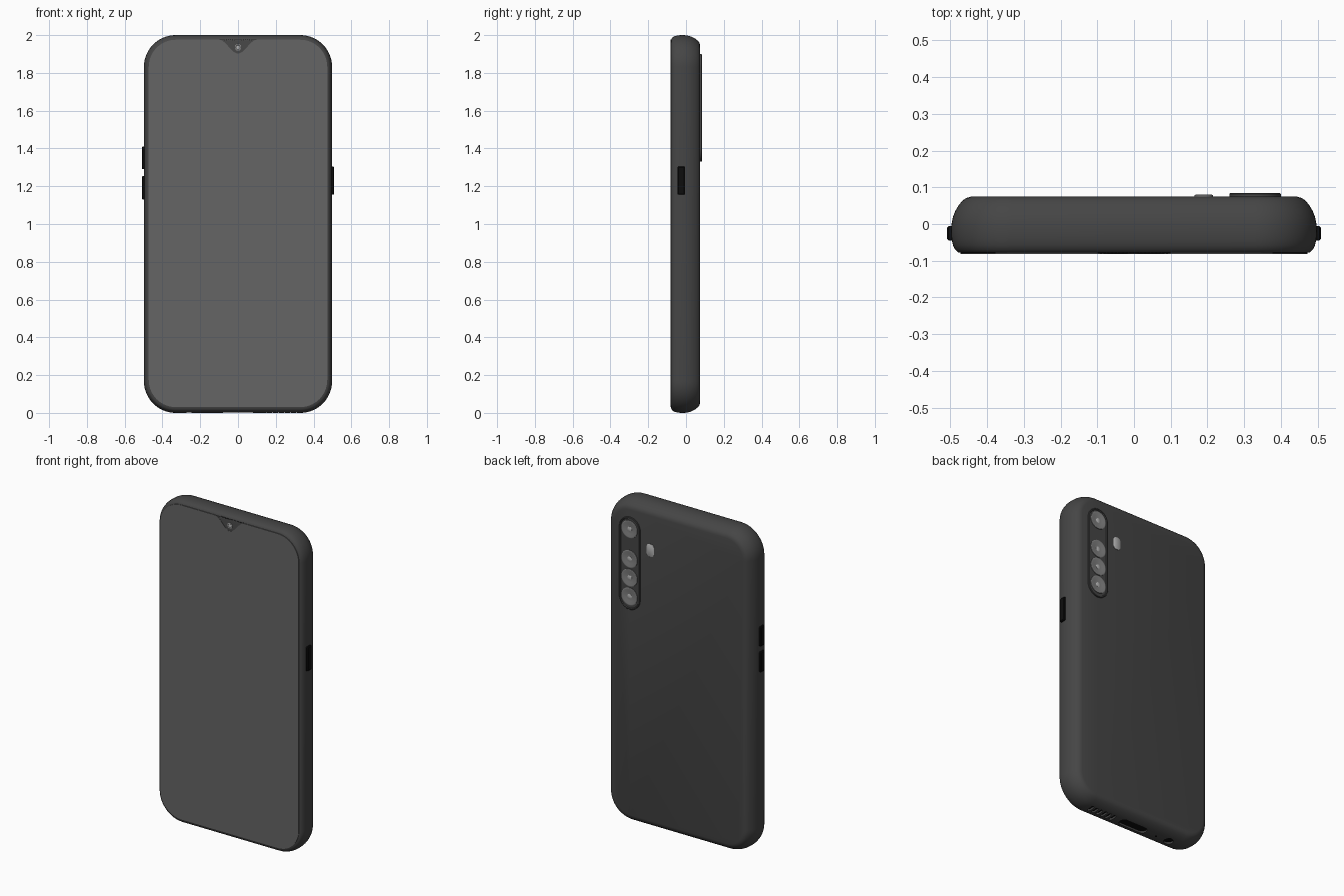
import bpy, bmesh
from math import sin, cos, pi, radians

if "Cube" in bpy.data.objects:
    bpy.data.objects.remove(bpy.data.objects["Cube"])


def material(name, v):
    m = bpy.data.materials.new(name)
    m.diffuse_color = (v, v, v, 1)
    m.use_nodes = True
    m.node_tree.nodes["Principled BSDF"].inputs["Base Color"].default_value = m.diffuse_color
    return m


SHELL = material("shell_dark", 0.06)
GLASS = material("screen_grey", 0.13)
BLACK = material("black", 0.004)
LENS = material("lens_grey", 0.22)
LIGHT = material("light_grey", 0.45)


def rounded_rect(cx, cz, w, h, r, n):
    pts = []
    for k, (sx, sz) in enumerate([(1, 1), (-1, 1), (-1, -1), (1, -1)]):
        for i in range(n + 1):
            a = (k + i / n) * pi / 2
            pts.append((cx + sx * (w / 2 - r) + r * cos(a),
                        cz + sz * (h / 2 - r) + r * sin(a)))
    return pts


def smooth(ob):
    bpy.ops.object.select_all(action='DESELECT')
    ob.select_set(True)
    bpy.context.view_layer.objects.active = ob
    bpy.ops.object.shade_smooth_by_angle(angle=radians(35))


def loft(name, rings, mat, loc=(0, 0, 0), rot=(0, 0, 0)):
    """Skin a stack of (y, outline) rings and cap both ends."""
    bm = bmesh.new()
    loops = [[bm.verts.new((x, y, z)) for x, z in pts] for y, pts in rings]
    n = len(loops[0])
    for a, b in zip(loops, loops[1:]):
        for i in range(n):
            j = (i + 1) % n
            bm.faces.new((a[i], a[j], b[j], b[i]))
    bm.faces.new(loops[0])
    bm.faces.new(loops[-1])
    bmesh.ops.recalc_face_normals(bm, faces=bm.faces)
    me = bpy.data.meshes.new(name)
    bm.to_mesh(me)
    bm.free()
    me.materials.append(mat)
    ob = bpy.data.objects.new(name, me)
    bpy.context.collection.objects.link(ob)
    ob.location, ob.rotation_euler = loc, rot
    smooth(ob)
    return ob


def pill(name, cx, cz, w, h, r, levels, mat, n=8, **kw):
    """Rounded-rectangle solid; levels are (y, inset) pairs."""
    rings = [(y, rounded_rect(cx, cz, w - 2 * d, h - 2 * d, max(r - d, 0.001), n))
             for y, d in levels]
    return loft(name, rings, mat, **kw)


# Body shell with softly rounded front and back edges
body = pill("body", 0, 1, 0.996, 2.0, 0.168,
            [(-0.08, 0.032), (-0.077, 0.019), (-0.07, 0.011), (-0.058, 0.005),
             (-0.04, 0.001), (-0.02, 0), (0, 0.001), (0.02, 0.005),
             (0.037, 0.012), (0.052, 0.021), (0.064, 0.031), (0.071, 0.041),
             (0.075, 0.056)], SHELL, n=14)

# Sockets in the bottom edge: charging port, audio jack, speaker slots
DOWN = (-pi / 2, 0, 0)
sockets = [("charging_port", 0, 0.19, 0.055, 0.027), ("audio_jack", -0.26, 0.056, 0.056, 0.028)]
sockets += [(f"speaker_slot_{i + 1}", 0.15 + i * 0.032, 0.018, 0.05, 0.009) for i in range(6)]
for name, x, w, h, r in sockets:
    cut = pill("cutter", x, -0.01, w, h, r, [(-0.04, 0), (0.03, 0)], SHELL, rot=DOWN)
    cut.hide_render = True
    mod = body.modifiers.new("cut", 'BOOLEAN')
    mod.operation, mod.solver, mod.object = 'DIFFERENCE', 'EXACT', cut
    bpy.ops.object.select_all(action='DESELECT')
    bpy.context.view_layer.objects.active = body
    body.select_set(True)
    bpy.ops.object.modifier_apply(modifier=mod.name)
    bpy.data.objects.remove(cut)
    pill(name, x, -0.01, w, h, r, [(-0.045, 0), (-0.012, 0)], BLACK, rot=DOWN)
smooth(body)

# Microphone hole
pill("microphone", -0.17, -0.01, 0.014, 0.014, 0.007, [(-0.01, 0), (0.001, 0)],
     BLACK, n=3, rot=DOWN)

# Screen with a teardrop notch in its top edge
N = 14
edge = rounded_rect(0, 1.003, 0.945, 1.945, 0.143, N)
top = edge[N][1]
notch = []
for i in range(21):
    x = 0.1 - 0.01 * i
    notch.append((x, top - 0.073 * (0.5 + 0.5 * cos(pi * x / 0.1))))
edge = edge[:N + 1] + notch + edge[N + 1:]
loft("screen", [(-0.07, edge), (-0.082, edge)], GLASS)

# Front camera and earpiece holes
pill("front_camera", 0, 1.935, 0.036, 0.036, 0.018,
     [(-0.075, 0), (-0.082, 0.001), (-0.082, 0.005), (-0.0805, 0.007), (-0.0815, 0.014)],
     LIGHT, n=6)
for i in range(19):
    pill(f"earpiece_hole_{i + 1}", -0.09 + 0.01 * i, 1.975, 0.005, 0.005, 0.0025,
         [(-0.075, 0), (-0.0807, 0)], BLACK, n=2)

# Rear camera housing: raised rim around a recessed floor
pill("camera_housing", 0.33, 1.615, 0.14, 0.57, 0.07,
     [(0.065, 0), (0.082, 0), (0.084, 0.002), (0.084, 0.007), (0.079, 0.010), (0.079, 0.06)],
     SHELL, n=12)

# Four rear lenses, dished with a domed centre
for i, z in enumerate((1.826, 1.642, 1.526, 1.41)):
    pill(f"rear_lens_{i + 1}", 0.33, z, 0.108, 0.108, 0.054,
         [(0.07, 0), (0.083, 0), (0.084, 0.002), (0.084, 0.007), (0.080, 0.026),
          (0.0795, 0.040)], LENS, n=10)
    pill(f"lens_centre_{i + 1}", 0.33, z, 0.03, 0.03, 0.015,
         [(0.075, 0), (0.080, 0.0), (0.082, 0.005), (0.0825, 0.012)], LIGHT, n=5)

# Flash
pill("flash", 0.19, 1.73, 0.05, 0.078, 0.02,
     [(0.065, 0), (0.078, 0), (0.08, 0.003)], LIGHT)

# Side buttons: power on the right, volume pair on the left
for name, side, z, h in (("power_button", 1, 1.23, 0.15),
                         ("volume_up_button", -1, 1.35, 0.12),
                         ("volume_down_button", -1, 1.192, 0.125)):
    pill(name, side * 0.025, 0, 0.04, h, 0.006,
         [(0.48, 0), (0.505, 0), (0.509, 0.005)], BLACK, n=4,
         loc=(0, 0, z), rot=(0, 0, -side * pi / 2))
